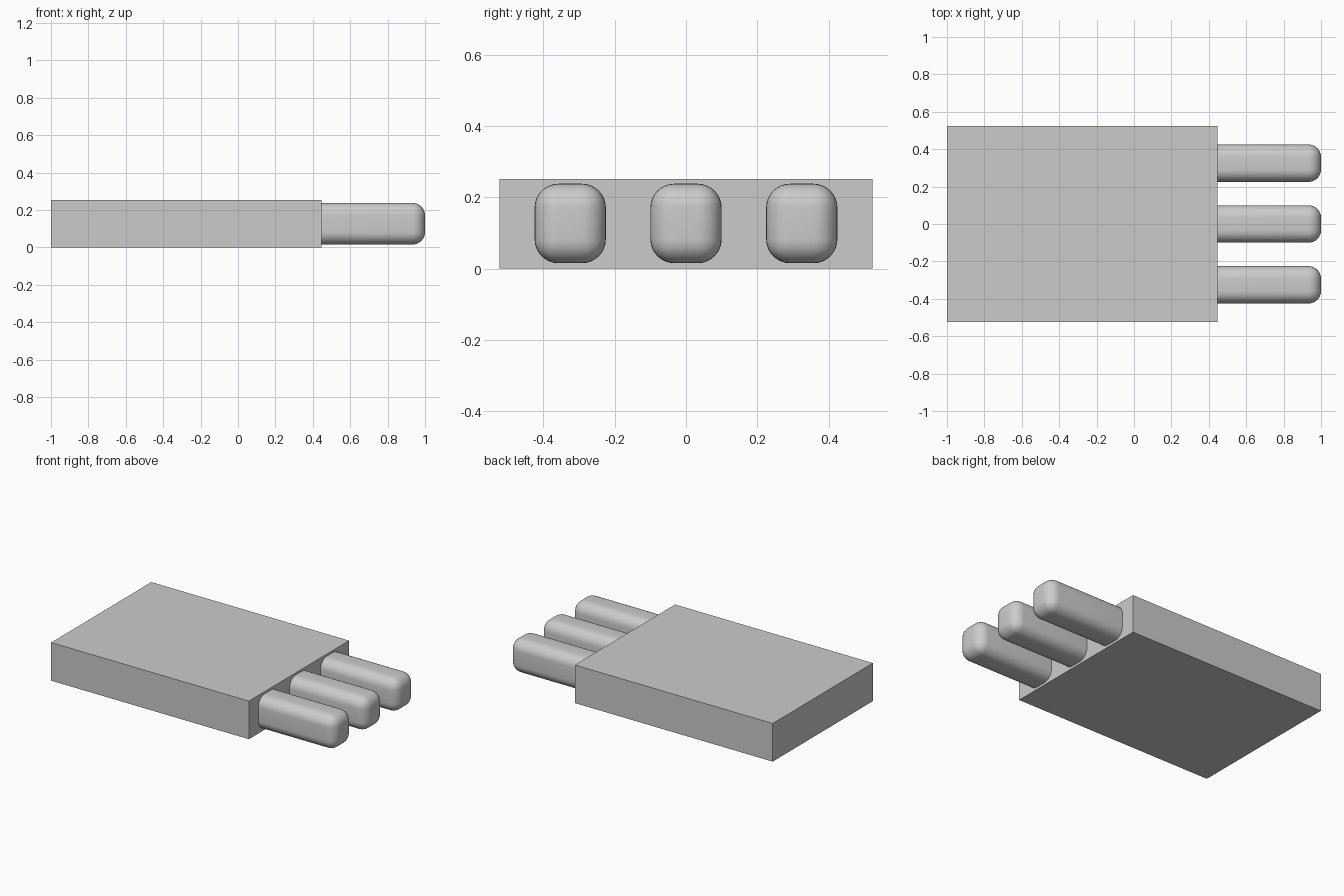
import bpy
import math

cube = bpy.data.objects.get("Cube")
if cube:
    bpy.data.objects.remove(cube, do_unlink=True)

# Single plain grey material
grey = bpy.data.materials.new("light_grey")
grey.use_nodes = True
colour = (0.6, 0.6, 0.6, 1)
grey.diffuse_color = colour
bsdf = next(n for n in grey.node_tree.nodes if n.type == "BSDF_PRINCIPLED")
bsdf.inputs["Base Color"].default_value = colour


def box(name, low, high):
    """Add a box spanning two opposite corners."""
    centre = [(a + b) / 2 for a, b in zip(low, high)]
    bpy.ops.mesh.primitive_cube_add(size=1, location=centre)
    obj = bpy.context.object
    obj.name = name
    obj.scale = [b - a for a, b in zip(low, high)]
    bpy.ops.object.transform_apply(location=False, rotation=False, scale=True)
    obj.data.materials.append(grey)
    return obj


# Flat rectangular housing
box("housing", (-1, -0.523, 0), (0.446, 0.523, 0.252))

# Three rounded prongs seated in the housing's end face
for name, y in (("front", -0.325), ("middle", 0), ("back", 0.325)):
    prong = box(name + "_prong", (0.3, y - 0.1, 0.015), (1, y + 0.1, 0.238))
    bevel = prong.modifiers.new("rounding", "BEVEL")
    bevel.width = 0.067
    bevel.segments = 8
    bpy.ops.object.modifier_apply(modifier=bevel.name)
    bpy.ops.object.shade_smooth_by_angle(angle=math.radians(30))
